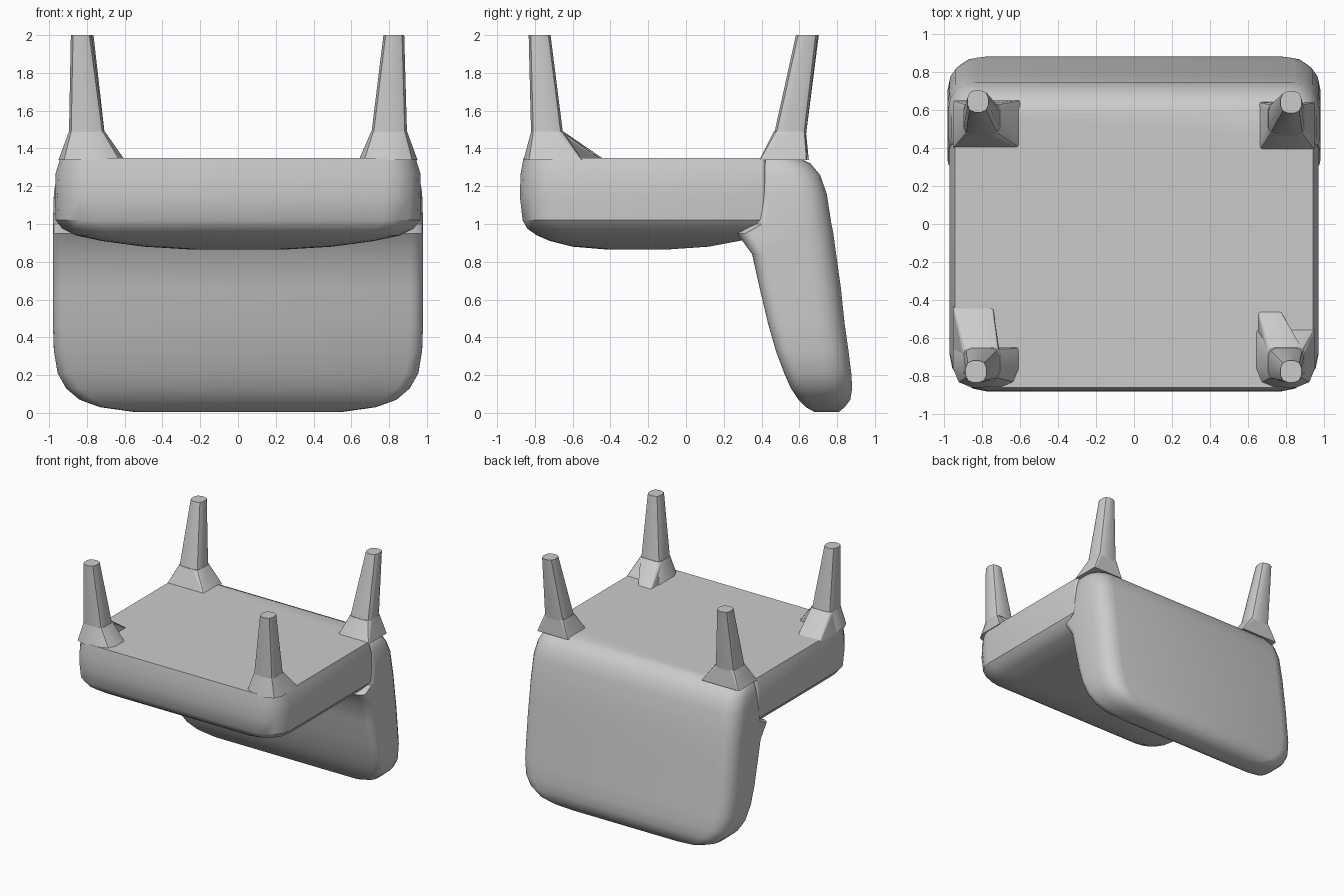
import bpy, bmesh
from math import sin, cos, pi

if "Cube" in bpy.data.objects:
    bpy.data.objects.remove(bpy.data.objects["Cube"])


def rounded_rect(x0, x1, y0, y1, rf, rb, z, seg):
    """Rounded rectangle with separate front and back corner radii."""
    pts = []
    corners = [(x1, y1, rb, 0, -1, -1), (x0, y1, rb, 1, 1, -1),
               (x0, y0, rf, 2, 1, 1), (x1, y0, rf, 3, -1, 1)]
    for x, y, r, quarter, sx, sy in corners:
        r = min(r, (x1 - x0) * 0.49, (y1 - y0) * 0.49)
        for i in range(seg + 1):
            a = (quarter + i / seg) * pi / 2
            pts.append((x + sx * r + r * cos(a), y + sy * r + r * sin(a), z))
    return pts


def loft(name, rings, seg=4, angle=0.5):
    """Skin a stack of rings (x0, x1, y0, y1, rf, rb, z), bottom to top."""
    bm = bmesh.new()
    loops = [[bm.verts.new(p) for p in rounded_rect(*r, seg)] for r in rings]
    n = len(loops[0])
    for a, b in zip(loops, loops[1:]):
        for i in range(n):
            j = (i + 1) % n
            bm.faces.new((a[i], a[j], b[j], b[i]))
    bm.faces.new(loops[0][::-1])
    bm.faces.new(loops[-1])
    bmesh.ops.recalc_face_normals(bm, faces=bm.faces)
    mesh = bpy.data.meshes.new(name)
    bm.to_mesh(mesh)
    bm.free()
    obj = bpy.data.objects.new(name, mesh)
    bpy.context.collection.objects.link(obj)
    bpy.context.view_layer.objects.active = obj
    obj.select_set(True)
    bpy.ops.object.shade_smooth_by_angle(angle=angle)
    obj.select_set(False)
    return obj


# Seat of the upturned chair: cushion bulges downwards, flat base on top
seat_profile = [  # half width, front, back, corner radius, z
    (0.25, -0.42, -0.10, 0.10, 0.865), (0.50, -0.60, 0.12, 0.15, 0.880),
    (0.72, -0.72, 0.28, 0.18, 0.910), (0.86, -0.79, 0.40, 0.20, 0.940),
    (0.93, -0.84, 0.42, 0.20, 0.975), (0.965, -0.865, 0.42, 0.20, 1.02),
    (0.97, -0.88, 0.42, 0.20, 1.15), (0.965, -0.875, 0.42, 0.19, 1.27),
    (0.94, -0.86, 0.42, 0.16, 1.35)]
loft("seat", [(-w, w, f, b, r, 0.02, z) for w, f, b, r, z in seat_profile])

# Backrest, hanging down and leaning backwards
back_profile = [  # half width, front, back, z
    (0.55, 0.68, 0.81, 0.005), (0.73, 0.635, 0.84, 0.03),
    (0.84, 0.595, 0.87, 0.07), (0.91, 0.555, 0.88, 0.13),
    (0.955, 0.52, 0.875, 0.21), (0.975, 0.475, 0.86, 0.33),
    (0.98, 0.435, 0.84, 0.47), (0.98, 0.39, 0.82, 0.66),
    (0.98, 0.35, 0.795, 0.84), (0.98, 0.27, 0.78, 0.95),
    (0.98, 0.36, 0.77, 1.00), (0.975, 0.38, 0.745, 1.16),
    (0.96, 0.38, 0.71, 1.26), (0.94, 0.38, 0.66, 1.32),
    (0.91, 0.38, 0.60, 1.35)]
loft("backrest", [(-w, w, f, b, 0.07, 0.14, z) for w, f, b, z in back_profile], 4)

# Legs: lower section centre and upper section centre
legs = {
    "front_left_leg": (-0.80, -0.735, -0.83, -0.775),
    "front_right_leg": (0.80, -0.735, 0.825, -0.775),
    "back_left_leg": (-0.80, 0.55, -0.82, 0.645),
    "back_right_leg": (0.80, 0.55, 0.825, 0.64),
}
for name, (xa, ya, xb, yb) in legs.items():
    rings = []
    for t in (0.0, 0.35, 0.7, 1.0):
        x, y = xa + (xb - xa) * t, ya + (yb - ya) * t
        hx, hy = 0.095 - 0.04 * t, 0.085 - 0.027 * t
        rings.append((x - hx, x + hx, y - hy, y + hy, 0.04, 0.04, 1.47 + 0.53 * t))
    loft(name, rings, 2, 0.4)

# Flared brackets where the legs meet the seat base (x0, x1, y0, y1)
brackets = {
    "front_left_bracket_side": (-0.95, -0.60, -0.86, -0.65),
    "front_left_bracket_rear": (-0.95, -0.74, -0.86, -0.43),
    "front_right_bracket_side": (0.64, 0.95, -0.86, -0.55),
    "front_right_bracket_rear": (0.65, 0.77, -0.80, -0.45),
    "back_left_bracket": (-0.95, -0.60, 0.40, 0.65),
    "back_right_bracket": (0.66, 0.95, 0.39, 0.64),
}
for name, (x0, x1, y0, y1) in brackets.items():
    side = -1 if x0 < 0 else 1
    cx, cy = side * 0.80, (-0.735 if y0 < 0 else 0.55)
    rf = 0.10 if y0 < 0 else 0.01
    loft(name, [(x0, x1, y0, y1, rf, 0.01, 1.34),
                (cx - 0.095, cx + 0.095, cy - 0.085, cy + 0.085, 0.04, 0.03, 1.49)],
         2, 0.4)
